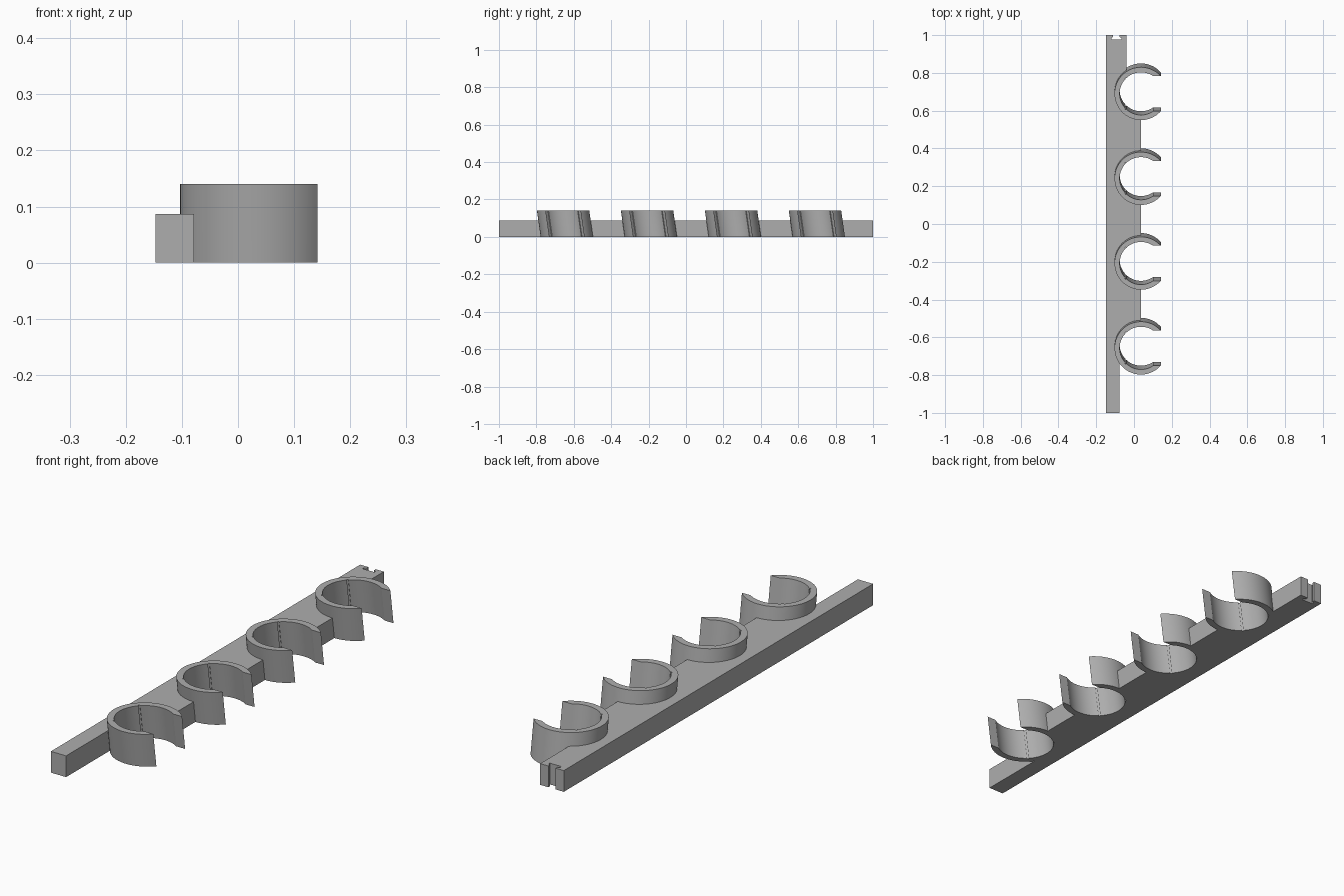
import bpy
import bmesh
from math import asin, cos, sin, pi, radians

if "Cube" in bpy.data.objects:
    bpy.data.objects.remove(bpy.data.objects["Cube"])

BAR_HEIGHT, CLIP_HEIGHT = 0.087, 0.14
LEAN = 0.02                      # sideways lean of a clip over its height
OUTER, INNER, MOUTH = 0.14, 0.113, 0.093
CLIP_X = 0.037
CLIP_YS = [-0.647 + 0.449 * i for i in range(4)]

grey = bpy.data.materials.new("plain grey")
grey.use_nodes = True
grey.diffuse_color = (0.42, 0.42, 0.42, 1)
grey.node_tree.nodes["Principled BSDF"].inputs["Base Color"].default_value = grey.diffuse_color


def prism(name, outline, z0, z1, lean=0.0):
    """Extrude an outline upward; the clip lean shifts the ends along y."""
    bm = bmesh.new()

    def shift(z):
        return lean * (0.5 - z / CLIP_HEIGHT)

    low = [bm.verts.new((x, y + shift(z0), z0)) for x, y in outline]
    high = [bm.verts.new((x, y + shift(z1), z1)) for x, y in outline]
    bm.faces.new(low)
    bm.faces.new(high)
    for i in range(len(low)):
        j = (i + 1) % len(low)
        bm.faces.new((low[i], low[j], high[j], high[i]))
    bmesh.ops.recalc_face_normals(bm, faces=bm.faces)
    mesh = bpy.data.meshes.new(name)
    bm.to_mesh(mesh)
    bm.free()
    mesh.materials.append(grey)
    obj = bpy.data.objects.new(name, mesh)
    bpy.context.collection.objects.link(obj)
    return obj


def activate(obj):
    bpy.ops.object.select_all(action="DESELECT")
    obj.select_set(True)
    bpy.context.view_layer.objects.active = obj


def arc(radius, start, end, steps):
    return [(radius, start + (end - start) * i / steps) for i in range(steps + 1)]


def clip_outline(cy):
    """Open ring with a parallel-sided mouth and two slim inner grooves."""
    a_out, a_in = asin(MOUTH / OUTER), asin(MOUTH / INNER)
    polar = arc(OUTER, a_out, 2 * pi - a_out, 64)
    half = radians(1.5)
    start = 2 * pi - a_in
    for groove in (radians(225), radians(135)):
        polar += arc(INNER, start, groove + half, 18)
        polar += arc(INNER + 0.005, groove + half, groove - half, 1)
        start = groove - half
    polar += arc(INNER, start, a_in, 18)
    return [(CLIP_X + r * cos(a), cy + r * sin(a)) for r, a in polar]


# Stepped mounting bar with a T-shaped slot in its back end
bar = prism("mounting_bar", [
    (-0.147, -1), (-0.078, -1), (-0.078, CLIP_YS[0]), (0.037, CLIP_YS[0]),
    (0.037, CLIP_YS[3]), (-0.04, CLIP_YS[3]), (-0.04, 1),
    (-0.077, 1), (-0.077, 0.99), (-0.067, 0.985), (-0.067, 0.976),
    (-0.12, 0.976), (-0.12, 0.985), (-0.11, 0.99), (-0.11, 1), (-0.147, 1),
], 0, BAR_HEIGHT)

# Bores through the bar, and the clips around them
for i, cy in enumerate(CLIP_YS):
    ring = [(CLIP_X + 0.122 * cos(2 * pi * k / 64), cy + 0.122 * sin(2 * pi * k / 64))
            for k in range(64)]
    cutter = prism("bore_cutter", ring, -0.05, 0.2, LEAN)
    cutter.hide_render = True
    cut = bar.modifiers.new("bore", "BOOLEAN")
    cut.operation, cut.solver, cut.object = "DIFFERENCE", "EXACT", cutter
    activate(bar)
    bpy.ops.object.modifier_apply(modifier=cut.name)
    bpy.data.objects.remove(cutter)

    clip = prism(f"clip_{i + 1}", clip_outline(cy), 0, CLIP_HEIGHT, LEAN)
    activate(clip)
    bpy.ops.object.shade_smooth_by_angle(angle=radians(30))
